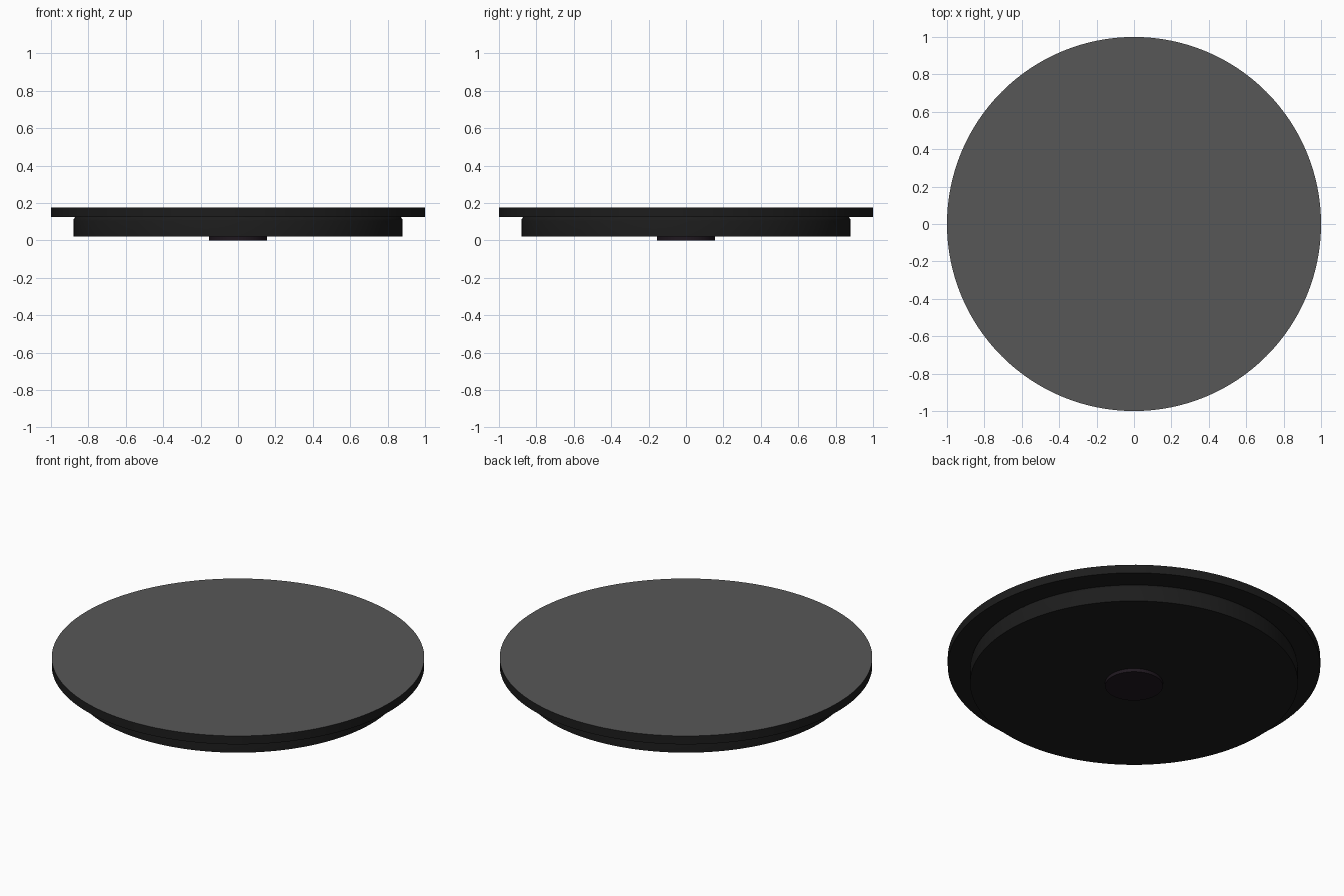
import bpy, bmesh, math

if "Cube" in bpy.data.objects:
    bpy.data.objects.remove(bpy.data.objects["Cube"])


def material(name, c):
    m = bpy.data.materials.new(name)
    m.diffuse_color = (*c, 1)
    m.use_nodes = True
    m.node_tree.nodes["Principled BSDF"].inputs["Base Color"].default_value = m.diffuse_color
    return m


dark = material("near_black", (0.012, 0.012, 0.012))
grey = material("charcoal_grey", (0.095, 0.095, 0.097))
plum = material("dark_plum", (0.014, 0.009, 0.014))


def lathe(name, profile, mats, n=128):
    """Spin an (r, z) profile, listed bottom to top, and close both ends."""
    bm = bmesh.new()
    rings = [[bm.verts.new((r * math.cos(2 * math.pi * i / n),
                            r * math.sin(2 * math.pi * i / n), z))
              for i in range(n)] for r, z in profile]
    for a, b in zip(rings, rings[1:]):
        for i in range(n):
            j = (i + 1) % n
            bm.faces.new((a[i], a[j], b[j], b[i]))
    bm.faces.new(rings[0][::-1])
    top = bm.faces.new(rings[-1])
    top.material_index = len(mats) - 1
    me = bpy.data.meshes.new(name)
    bm.to_mesh(me)
    bm.free()
    ob = bpy.data.objects.new(name, me)
    bpy.context.collection.objects.link(ob)
    for m in mats:
        me.materials.append(m)
    bpy.ops.object.select_all(action='DESELECT')
    ob.select_set(True)
    bpy.context.view_layer.objects.active = ob
    bpy.ops.object.shade_smooth_by_angle(angle=math.radians(35))
    return ob


# Overhanging disc with a grey top and the slightly smaller body below it
lathe("plate", [(0.88, 0.02), (0.88, 0.105), (0.878, 0.115), (0.87, 0.125),
                (1.0, 0.125), (1.0, 0.175)], [dark, grey])
# Small round foot in the centre of the underside
lathe("centre_foot", [(0.155, 0.0), (0.155, 0.02)], [plum])
